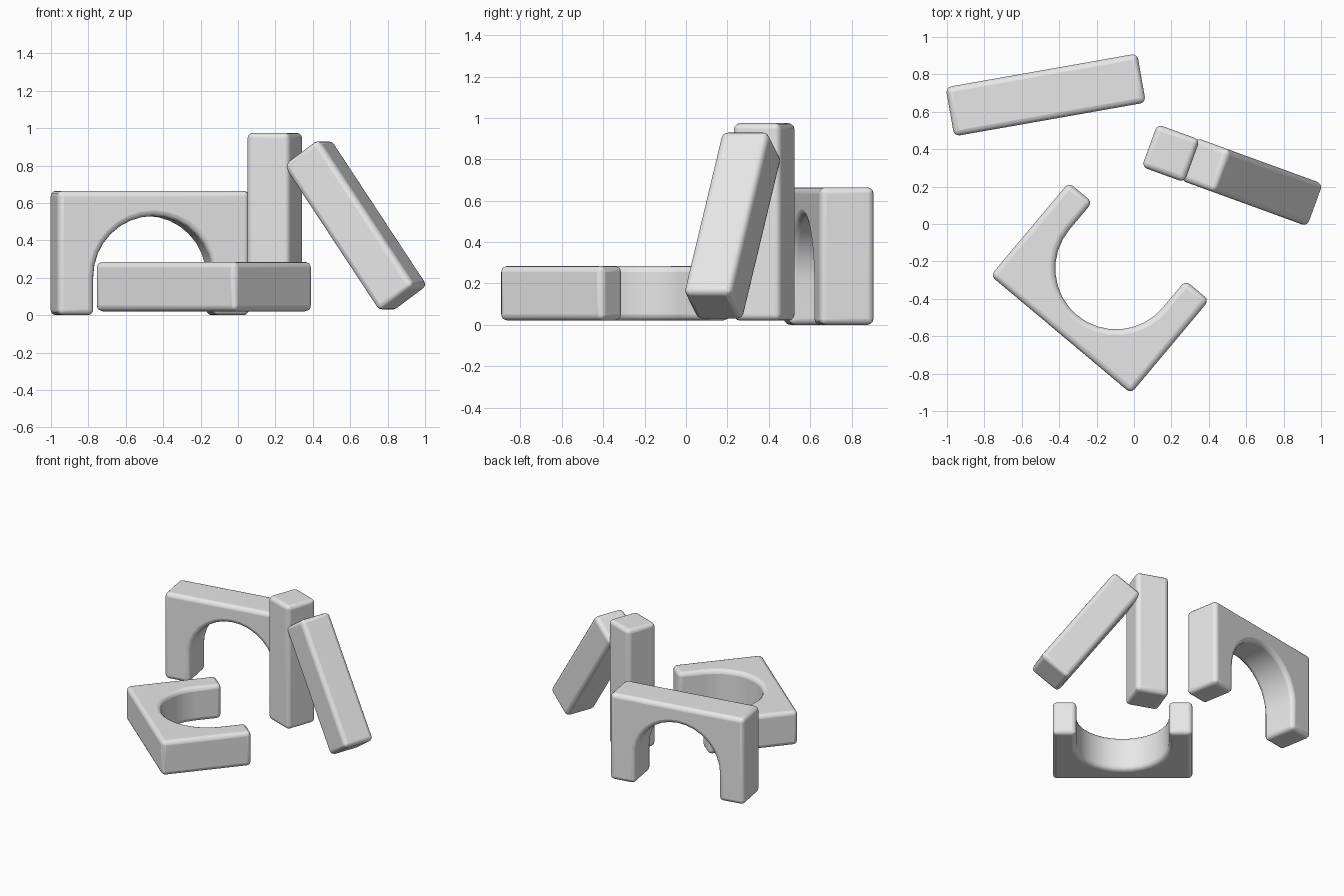
import bpy, bmesh, math
from mathutils import Matrix, Vector

if "Cube" in bpy.data.objects:
    bpy.data.objects.remove(bpy.data.objects["Cube"])

grey = bpy.data.materials.new("plain grey")
grey.diffuse_color = (0.8, 0.8, 0.8, 1)
grey.use_nodes = True
grey.node_tree.nodes["Principled BSDF"].inputs["Base Color"].default_value = grey.diffuse_color
R = math.radians


def prism(name, profile, depth, matrix, bevel=0.03):
    """Extrude a closed XY profile along Z (centred), place it, round its edges."""
    bm = bmesh.new()
    face = bm.faces.new([bm.verts.new((x, y, -depth / 2)) for x, y in profile])
    ext = bmesh.ops.extrude_face_region(bm, geom=[face])
    new = [v for v in ext["geom"] if isinstance(v, bmesh.types.BMVert)]
    bmesh.ops.translate(bm, verts=new, vec=(0, 0, depth))
    bmesh.ops.recalc_face_normals(bm, faces=bm.faces)
    mesh = bpy.data.meshes.new(name)
    bm.to_mesh(mesh)
    bm.free()
    mesh.materials.append(grey)
    ob = bpy.data.objects.new(name, mesh)
    bpy.context.collection.objects.link(ob)
    ob.matrix_world = matrix
    mod = ob.modifiers.new("rounded edges", 'BEVEL')
    mod.width, mod.segments = bevel, 3
    mod.limit_method, mod.angle_limit = 'ANGLE', R(40)
    bpy.context.view_layer.objects.active = ob
    ob.select_set(True)
    bpy.ops.object.shade_smooth_by_angle(angle=R(40))
    ob.select_set(False)
    wn = ob.modifiers.new("even shading", 'WEIGHTED_NORMAL')
    wn.keep_sharp = True
    return ob


def arch_profile(length, height, radius, drop=0.46, n=16):
    """Block outline with a round-topped opening; drop = top to arc centre."""
    a, h = length / 2, height / 2
    arc = [(radius * math.cos(math.pi * i / n), h - drop + radius * math.sin(math.pi * i / n))
           for i in range(n + 1)]
    return [(-a, -h), (-a, h), (a, h), (a, -h), (radius, -h)] + arc + [(-radius, -h)]


def square(w, h):
    return [(-w / 2, -h / 2), (w / 2, -h / 2), (w / 2, h / 2), (-w / 2, h / 2)]


def place(loc, turn, axis='X', tilt=0):
    return (Matrix.Translation(Vector(loc)) @ Matrix.Rotation(R(turn), 4, 'Z')
            @ Matrix.Rotation(R(tilt), 4, axis))


# two arch blocks: one standing, one lying flat
prism("standing_arch", arch_profile(1.04, 0.665, 0.325), 0.266,
      place((-0.472, 0.69, 0.3325), 10, 'X', 90))
prism("lying_arch", arch_profile(0.98, 0.65, 0.325), 0.264,
      place((-0.1825, -0.342, 0.153), 140))

# two square posts: one upright, one leaning on it
prism("upright_post", square(0.242, 0.242), 0.955,
      place((0.197, 0.378, 0.4975), -20))
prism("leaning_post", square(0.242, 0.242), 0.955,
      place((0.628, 0.225, 0.48), -20, 'Y', -35))
